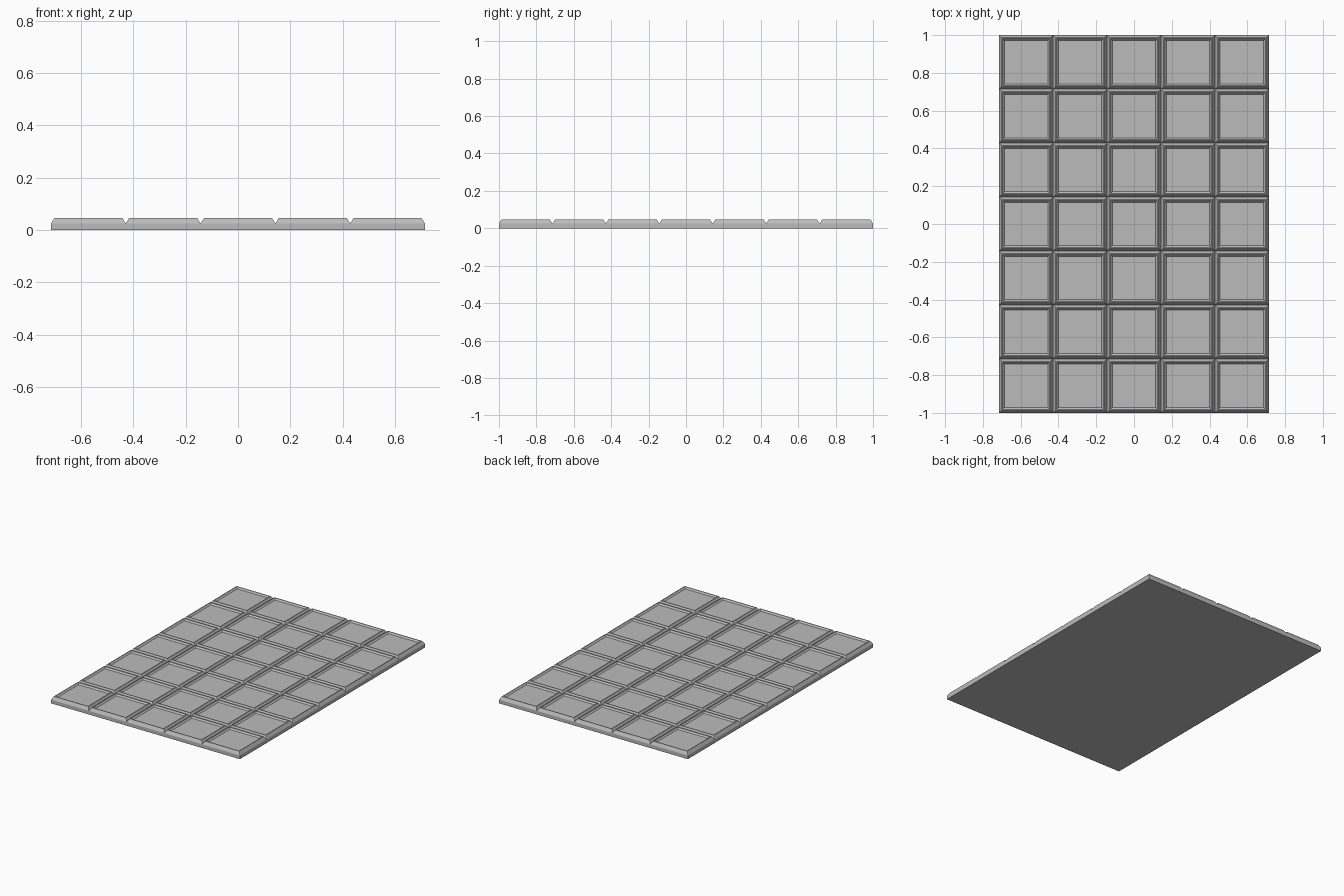
import bpy
import bmesh
from mathutils import Matrix

cube = bpy.data.objects.get("Cube")
if cube:
    bpy.data.objects.remove(cube, do_unlink=True)

COLUMNS, ROWS = 5, 7
PITCH = 2 / ROWS
GROOVE_Z = 0.025

grey = bpy.data.materials.new("plain grey")
grey.use_nodes = True
colour = (0.5, 0.5, 0.5, 1)
grey.diffuse_color = colour
grey.node_tree.nodes["Principled BSDF"].inputs["Base Color"].default_value = colour

bm = bmesh.new()

# Grid of square cells at the height of the groove bottoms
bmesh.ops.create_grid(bm, x_segments=COLUMNS, y_segments=ROWS, size=0.5)
bmesh.ops.transform(
    bm, verts=bm.verts,
    matrix=Matrix.Translation((0, 0, GROOVE_Z)) @ Matrix.Diagonal((COLUMNS * PITCH, ROWS * PITCH, 1, 1)))
cells = bm.faces[:]
border = [e for e in bm.edges if e.is_boundary]

# Slab sides and underside
sides = bmesh.ops.extrude_edge_only(bm, edges=border)["geom"]
lower = [v for v in sides if isinstance(v, bmesh.types.BMVert)]
for v in lower:
    v.co.z = 0
bmesh.ops.contextual_create(bm, geom=[e for e in sides if isinstance(e, bmesh.types.BMEdge)
                                      and e.verts[0] in lower and e.verts[1] in lower])

# Each cell: sloping groove wall, narrow flat rim, sloping recess
for width, rise in ((0.013, 0.021), (0.006, 0), (0.009, -0.010)):
    bmesh.ops.inset_individual(bm, faces=cells, thickness=width, use_even_offset=True)
    for v in {v for f in cells for v in f.verts}:
        v.co.z += rise

bmesh.ops.recalc_face_normals(bm, faces=bm.faces)
mesh = bpy.data.meshes.new("segmented_slab")
bm.to_mesh(mesh)
bm.free()
mesh.materials.append(grey)
slab = bpy.data.objects.new("segmented_slab", mesh)
bpy.context.collection.objects.link(slab)
